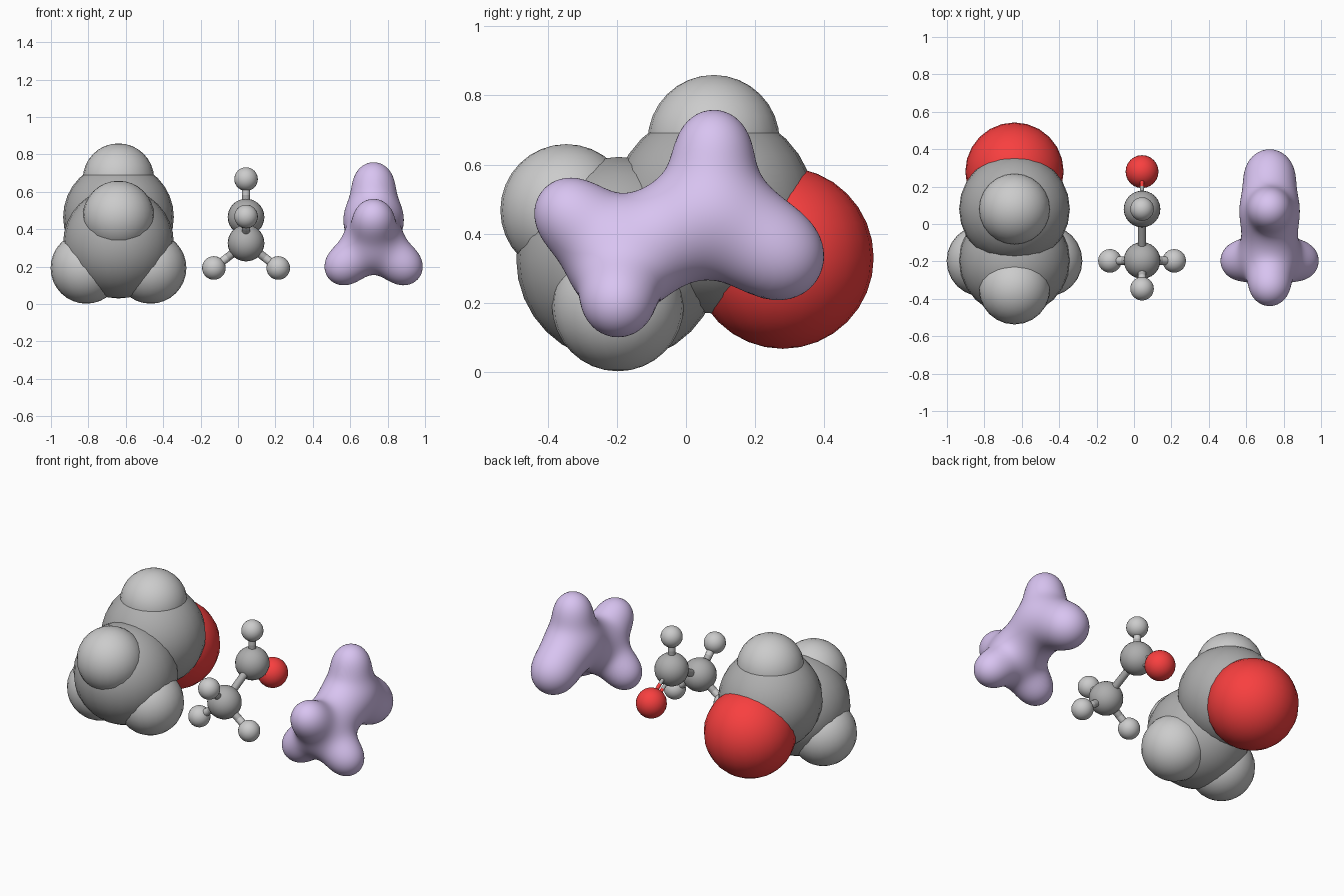
import bpy, bmesh, math
from mathutils import Vector

if "Cube" in bpy.data.objects:
    bpy.data.objects.remove(bpy.data.objects["Cube"])

# atoms: name, element, position relative to each model's centre plane
ATOMS = [
    ("carbon_upper", "C", (0, 0.08, 0.465)),
    ("carbon_lower", "C", (0, -0.195, 0.326)),
    ("oxygen", "O", (0, 0.28, 0.33)),
    ("hydrogen_top", "H", (0, 0.08, 0.668)),
    ("hydrogen_front", "H", (0, -0.346, 0.468)),
    ("hydrogen_left", "H", (-0.172, -0.197, 0.193)),
    ("hydrogen_right", "H", (0.172, -0.197, 0.193)),
]
BONDS = [(0, 1, 1), (0, 2, 2), (0, 3, 1), (1, 4, 1), (1, 5, 1), (1, 6, 1)]
FULL = {"C": 0.296, "O": 0.263, "H": 0.191}      # space-filling radii
BALL = {"C": 0.098, "O": 0.088, "H": 0.063}      # ball-and-stick radii
BLOB = {"C": 0.15, "O": 0.114, "H": 0.08}        # soft surface radii


def material(name, rgb):
    m = bpy.data.materials.new(name)
    m.diffuse_color = (*rgb, 1)
    m.use_nodes = True
    m.node_tree.nodes["Principled BSDF"].inputs["Base Color"].default_value = m.diffuse_color
    return m


MATS = {
    "C": material("carbon_grey", (0.42, 0.42, 0.42)),
    "O": material("oxygen_red", (0.94, 0.05, 0.05)),
    "H": material("hydrogen_white", (0.8, 0.8, 0.8)),
    "S": material("surface_purple", (0.69, 0.55, 0.88)),
}


def add_object(name, bm, mat):
    for f in bm.faces:
        f.smooth = True
    me = bpy.data.meshes.new(name)
    bm.to_mesh(me)
    bm.free()
    me.materials.append(mat)
    ob = bpy.data.objects.new(name, me)
    bpy.context.collection.objects.link(ob)
    return ob


def sphere(name, pos, r, mat):
    bm = bmesh.new()
    bmesh.ops.create_uvsphere(bm, u_segments=24, v_segments=16, radius=r)
    add_object(name, bm, mat).location = pos


def stick(name, a, b, r, mat):
    bm = bmesh.new()
    d = b - a
    bmesh.ops.create_cone(bm, cap_ends=False, segments=16, radius1=r, radius2=r, depth=d.length)
    ob = add_object(name, bm, mat)
    ob.location = (a + b) / 2
    ob.rotation_mode = "QUATERNION"
    ob.rotation_quaternion = d.to_track_quat("Z", "Y")


# space-filling and ball-and-stick atoms
for prefix, cx, radii in (("full", -0.639, FULL), ("ball", 0.043, BALL)):
    for name, el, p in ATOMS:
        sphere(f"{prefix}_{name}", Vector(p) + Vector((cx, 0, 0)), radii[el], MATS[el])

# sticks: each bond split in two colours, the double bond drawn as a thin pair
for i, j, order in BONDS:
    (na, ea, pa), (nb, eb, pb) = ATOMS[i], ATOMS[j]
    a, b = (Vector(p) + Vector((0.043, 0, 0)) for p in (pa, pb))
    d = (b - a).normalized()
    side = d.cross(Vector((1, 0, 0))).normalized() * 0.024
    # meeting point halfway between the two ball surfaces
    mid = a + d * ((BALL[ea] + (b - a).length - BALL[eb]) / 2)
    for k in ((0,) if order == 1 else (-1, 1)):
        r = 0.022 if order == 1 else 0.011
        stick(f"stick_{na}_to_{nb}", a + side * k, mid + side * k, r, MATS[ea])
        stick(f"stick_{nb}_to_{na}", mid + side * k, b + side * k, r, MATS[eb])

# soft molecular surface: ball pushed out to a blended field's boundary
FIELD = [(Vector(p), 1 / BLOB[el] ** 2) for _, el, p in ATOMS]


def field(p):
    return sum(math.exp(0.65 * (1 - (p - c).length_squared * w)) for c, w in FIELD)


core = Vector((0, -0.07, 0.385))
bm = bmesh.new()
bmesh.ops.create_icosphere(bm, subdivisions=6, radius=1)
for v in bm.verts:
    d = v.co.normalized()
    hi = 0.6
    while hi > 0.02 and field(core + d * hi) < 1:
        hi -= 0.03
    lo, hi = hi, hi + 0.03
    for _ in range(9):
        m = (lo + hi) / 2
        if field(core + d * m) > 1:
            lo = m
        else:
            hi = m
    v.co = core + d * lo
add_object("soft_surface", bm, MATS["S"]).location = (0.725, 0, 0)
